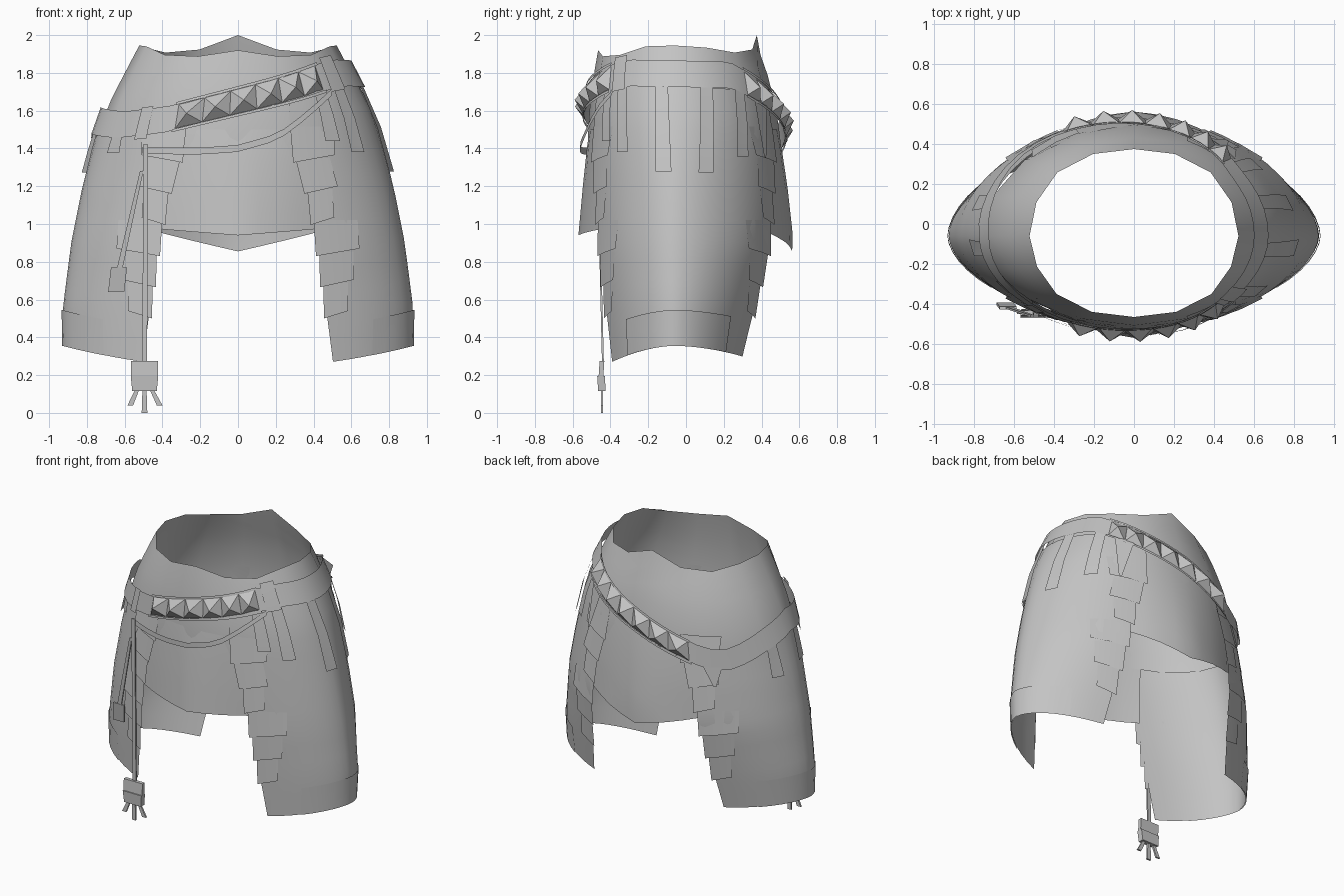
import bpy, bmesh, math
from mathutils import Vector

if "Cube" in bpy.data.objects:
    bpy.data.objects.remove(bpy.data.objects["Cube"], do_unlink=True)

grey = bpy.data.materials.new("cloth_grey")
grey.use_nodes = True
GREY = (0.55, 0.55, 0.55, 1)
grey.diffuse_color = GREY
grey.node_tree.nodes["Principled BSDF"].inputs["Base Color"].default_value = GREY

YC = -0.06
# height, half width, front depth, back depth of the garment
BODY = [(.25, .915, .455, .36), (.55, .92, .48, .43), (.9, .875, .515, .52),
        (1.2, .815, .52, .515), (1.45, .75, .52, .50), (1.62, .69, .51, .475),
        (1.78, .61, .49, .435), (1.95, .52, .46, .375)]
RIM = [(0, 1.92), (28, 1.88), (50, 1.90), (65, 1.94), (90, 1.945),
       (120, 1.93), (140, 1.90), (155, 1.915), (180, 2.0)]
BELT = [(0, 1.65), (42, 1.775), (60, 1.80), (125, 1.79), (180, 1.55), (215, 1.37),
        (226, 1.37), (250, 1.485), (270, 1.55), (305, 1.525), (328, 1.55), (360, 1.65)]
EDGE = [(.27, .5), (.9, .42), (1.2, .36), (1.4, .28), (1.72, .26)]


def interp(keys, k, col=1):
    if k <= keys[0][0]:
        return keys[0][col]
    for a, b in zip(keys, keys[1:]):
        if k <= b[0]:
            f = (k - a[0]) / (b[0] - a[0])
            return a[col] + f * (b[col] - a[col])
    return keys[-1][col]


def surf(t, z, off=0.0):
    """Point on the garment; t is 0 at the front, growing towards +x."""
    a, f, b = (interp(BODY, z, c) for c in (1, 2, 3))
    s, c = math.sin(t), math.cos(t)
    q = interp([(1.3, 1.15), (1.8, 1.0)], z)
    depth = abs(c) ** q
    y = YC - (f + YC) * depth if c > 0 else YC + (b - YC) * depth
    return Vector((a * s + off * s, y - off * c, z))


def angle(x, z, back=False):
    t = math.asin(max(-1, min(1, x / interp(BODY, z))))
    return math.pi - t if back else t


def rim(t):
    d = math.degrees(t) % 360
    return interp(RIM, min(d, 360 - d))


def belt(t):
    return interp(BELT, math.degrees(t) % 360)


def finish(name, bm, smooth=True):
    bmesh.ops.remove_doubles(bm, verts=bm.verts, dist=0.0001)
    me = bpy.data.meshes.new(name)
    bm.to_mesh(me)
    bm.free()
    me.materials.append(grey)
    ob = bpy.data.objects.new(name, me)
    bpy.context.collection.objects.link(ob)
    if smooth:
        bpy.ops.object.select_all(action='DESELECT')
        ob.select_set(True)
        bpy.context.view_layer.objects.active = ob
        bpy.ops.object.shade_smooth_by_angle(angle=math.radians(35))


def add_grid(bm, fn, nu, nv):
    rows = [[bm.verts.new(fn(i / nu, j / nv)) for i in range(nu + 1)]
            for j in range(nv + 1)]
    for r, s in zip(rows, rows[1:]):
        for i in range(nu):
            bm.faces.new((r[i], r[i + 1], s[i + 1], s[i]))


def sheet(name, fn, nu, nv):
    bm = bmesh.new()
    add_grid(bm, fn, nu, nv)
    finish(name, bm)


def lerp(a, b, f):
    return a + (b - a) * f


# Hip wrap with the wavy waist rim
def wrap(u, v):
    t = u * math.tau
    return surf(t, lerp(1.36, rim(t), v))
sheet("hip_wrap", wrap, 16, 6)


# Front and back flaps, pointed at the bottom and swinging outwards
def flap(back):
    def fn(u, v):
        x = lerp(-.42, .42, u)
        low = (.855 + .24 * abs(x)) if back else (.94 + .08 * abs(x))
        z = lerp(low, 1.5, v)
        bulge = (1 - abs(x / .42)) * (1 - v)
        return surf(angle(x, z, back), z, .06 * bulge - .006)
    return fn
sheet("front_flap", flap(False), 8, 6)
sheet("back_flap", flap(True), 8, 6)


# Leg panels, hem bands and ragged layered edges
def hem(t):
    c = math.cos(t)
    return .355 - (.12 if c > 0 else .08) * c * c


for side, sign in (("left", 1), ("right", -1)):
    def panel(u, v):
        top = lerp(belt(sign * math.radians(35)), belt(sign * math.radians(145)), u)
        z = lerp(.28, top, v)
        t0 = angle(interp(EDGE, z), z)
        t = lerp(t0, math.pi - t0, u)
        return surf(sign * t, lerp(hem(t), top, v), .008)
    sheet(side + "_leg_panel", panel, 18, 12)

    def band(u, v):
        t = math.radians(lerp(50, 130, u))
        return surf(sign * t, lerp(hem(t), hem(t) + .19, v), .014)
    sheet(side + "_hem_band", band, 12, 2)

    bm = bmesh.new()
    for back in (False, True):
        for k in range(6):
            low = .5 + k * .165
            width = .13 + .05 * (k % 3)
            def scrap(u, v):
                z = lerp(low + .04 * u, low + .19, v)
                x = interp(EDGE, z) - .025 * (1 - v) + width * u
                return surf(angle(sign * x, z, back), z, lerp(.02, .01, v))
            add_grid(bm, scrap, 2, 1)
    finish(side + "_edge_scraps", bm)


# Diagonal belt with raised edging
def belt_strip(low, high, off, t0=0, t1=360):
    def fn(u, v):
        t = math.radians(lerp(t0, t1, u))
        side = .01 * abs(math.sin(t))
        return surf(t, belt(t) + lerp(low, high, v), off + side)
    return fn
sheet("belt", belt_strip(-.07, .07, .026), 48, 1)
for name, t0, t1 in (("front", -27, 43), ("back", 134, 207)):
    for edge, z in (("lower", -.08), ("upper", .065)):
        sheet(f"{name}_belt_{edge}_trim",
              belt_strip(z, z + .015, .034, t0, t1), 14, 1)


# Pyramid studs
def studs(name, t0, t1, count):
    bm = bmesh.new()
    step = math.radians(t1 - t0) / count
    for i in range(count):
        a = math.radians(t0) + i * step
        b, m = a + step, a + step / 2
        base = [bm.verts.new(surf(t, belt(t) + dz, .03)) for t, dz in
                ((a, -.064), (b, -.064), (b, .064), (a, .064))]
        tip = bm.verts.new(surf(m, belt(m), .085))
        for j in range(4):
            bm.faces.new((base[j], base[(j + 1) % 4], tip))
    finish(name, bm, False)
studs("front_studs", -26, 42, 6)
studs("back_studs", 135, 206, 7)


# Hanging strips under the belt
def hanging(t, length, width, taper=1.25, off=.028):
    def fn(u, v):
        z = belt(t) - .05 - length * (1 - v)
        d = surf(t + .02, z) - surf(t - .02, z)
        return surf(t, z, off) + d.normalized() * (u - .5) * width * lerp(taper, 1, v)
    return fn
for side, sign, strips in (
        ("left", 1, ((40, .28), (53, .36), (81, .47), (109, .47), (130, .36))),
        ("right", -1, ((56, .1), (81, .22), (109, .22)))):
    bm = bmesh.new()
    for deg, length in strips:
        add_grid(bm, hanging(sign * math.radians(deg), length, .07), 1, 2)
    finish(side + "_belt_strips", bm)

# Pointed cloth tails on the back of the belt
bm = bmesh.new()
for deg, length, width in ((145, .3, .13), (217, .13, .12)):
    add_grid(bm, hanging(math.radians(deg), length, width, .15, .035), 1, 1)
finish("back_tails", bm)


# Knots where the front of the belt is gathered
for side, t0, t1, low, high in (("left", 46, 56, -.08, .1),
                                ("right", -44, -38, -.09, .08)):
    sheet(side + "_belt_knot", belt_strip(low, high, .034, t0, t1), 2, 2)


# Drooping front sash
SASH = [(-.48, 1.39), (-.2, 1.385), (0, 1.40), (.2, 1.46), (.35, 1.58), (.47, 1.70)]
def sash(u, v):
    x = lerp(-.48, .47, u)
    z = interp(SASH, x) + lerp(-.018, .018, v)
    return surf(angle(x, z), z, .04)
sheet("front_sash", sash, 12, 1)


# Cords and hanging ornaments
def bar(bm, p, q, w, d, w2=None):
    """Tapered box between two points, wide in x and thin in y."""
    ends = []
    for c, h in ((Vector(p), w / 2), (Vector(q), (w2 or w) / 2)):
        ends.append([bm.verts.new(c + Vector((sx * h, sy * d / 2, 0)))
                     for sx, sy in ((-1, -1), (1, -1), (1, 1), (-1, 1))])
    a, b = ends
    bm.faces.new(a)
    bm.faces.new(b[::-1])
    for j in range(4):
        k = (j + 1) % 4
        bm.faces.new((a[j], b[j], b[k], a[k]))


bm = bmesh.new()
bar(bm, (-.49, -.46, 1.42), (-.49, -.455, .9), .026, .01)
bar(bm, (-.49, -.455, .9), (-.495, -.44, .27), .026, .01)
finish("long_cord", bm)
bm = bmesh.new()
bar(bm, (-.495, -.445, .275), (-.495, -.45, .195), .145, .025, .145)
bar(bm, (-.495, -.45, .195), (-.495, -.445, .115), .145, .04, .13)
finish("cord_ornament", bm)
bm = bmesh.new()
for x0, x1, z in ((-.535, -.57, .04), (-.495, -.495, 0), (-.455, -.415, .04)):
    bar(bm, (x0, -.445, .12), (x1, -.445, z), .022, .012, .03)
finish("ornament_tassels", bm)
bm = bmesh.new()
bar(bm, (-.51, -.46, 1.28), (-.625, -.42, .77), .018, .01, .03)
finish("short_cord", bm)
bm = bmesh.new()
bar(bm, (-.63, -.42, .77), (-.645, -.4, .64), .085, .014)
finish("short_cord_tag", bm)
